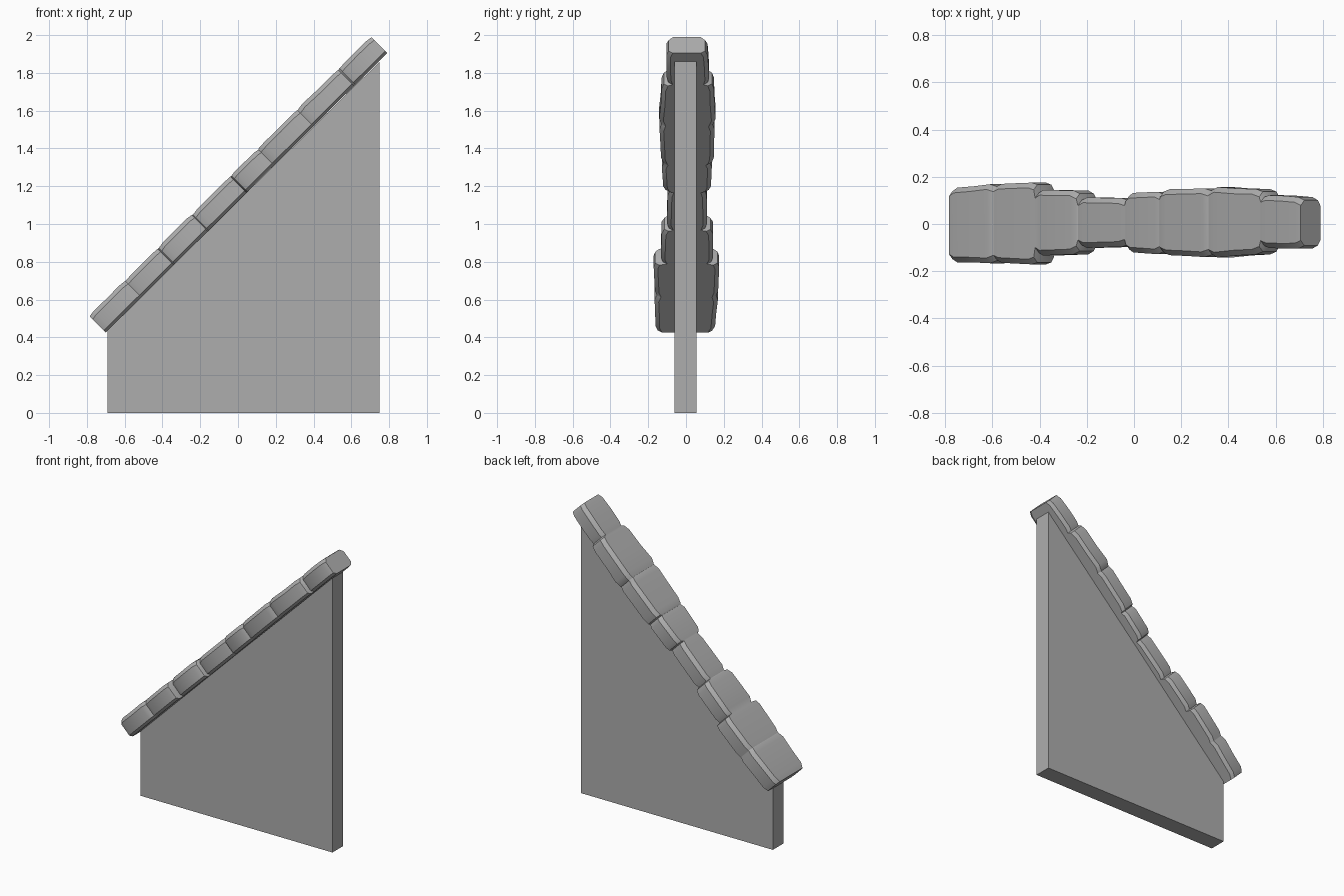
import bpy, bmesh, math, random
from mathutils import Vector

random.seed(4)
cube = bpy.data.objects.get("Cube")
if cube:
    bpy.data.objects.remove(cube)

stone = bpy.data.materials.new("grey_stone")
stone.use_nodes = True
stone.diffuse_color = (0.42, 0.42, 0.42, 1)
stone.node_tree.nodes["Principled BSDF"].inputs["Base Color"].default_value = (0.42, 0.42, 0.42, 1)


def finish(name, bm):
    bmesh.ops.recalc_face_normals(bm, faces=bm.faces)
    mesh = bpy.data.meshes.new(name)
    bm.to_mesh(mesh)
    bm.free()
    mesh.materials.append(stone)
    obj = bpy.data.objects.new(name, mesh)
    bpy.context.collection.objects.link(obj)
    return obj


# Sloped wall slab
bm = bmesh.new()
outline = [(-0.69, 0), (0.75, 0), (0.75, 1.86), (-0.69, 0.44)]
face = bm.faces.new([bm.verts.new((x, -0.06, z)) for x, z in outline])
slab = bmesh.ops.extrude_face_region(bm, geom=[face])
bmesh.ops.translate(bm, vec=(0, 0.115, 0),
                    verts=[v for v in slab["geom"] if isinstance(v, bmesh.types.BMVert)])
finish("wall", bm)

# Coping frame: along the slope, and square to it
start = Vector((-0.70, 0, 0.425))
along = (Vector((0.79, 0, 1.905)) - start).normalized()
out = Vector((-along.z, 0, along.x))
THICK = 0.127


def section(bm, x, front, back, inset, top):
    """Eight-sided ring across the coping, centred on x."""
    base = start + along * ((x + 0.745) / along.x)
    c = 0.022
    f, b = front + inset, back - inset
    ring = [(f + c, 0), (b - c, 0), (b, c * 0.7), (b, top - c),
            (b - c, top), (f + c, top), (f, top - c), (f, c * 0.7)]
    return [bm.verts.new(base + out * w + Vector((0, y, 0))) for y, w in ring]


# Stones: start, end, front and back at the start, front and back at the end
stones = [
    (-0.745, -0.558, -0.162, 0.152, -0.168, 0.172),
    (-0.556, -0.385, -0.168, 0.174, -0.176, 0.180),
    (-0.380, -0.205, -0.136, 0.146, -0.128, 0.142),
    (-0.200, 0.000, -0.106, 0.117, -0.100, 0.113),
    (0.005, 0.146, -0.122, 0.134, -0.134, 0.142),
    (0.152, 0.353, -0.134, 0.150, -0.144, 0.154),
    (0.355, 0.570, -0.144, 0.158, -0.132, 0.152),
    (0.577, 0.745, -0.106, 0.128, -0.108, 0.117),
]

# Uneven coping, lofted through every stone with a shallow groove at each joint
bm = bmesh.new()
rings = []
for x0, x1, f0, b0, f1, b1 in stones:
    for t in (0, 0.13, 0.5, 0.87, 1):
        groove = 0.012 if t in (0, 1) else 0
        wobble = random.uniform(0, 0.005)
        rings.append(section(bm, x0 + (x1 - x0) * t, f0 + (f1 - f0) * t,
                             b0 + (b1 - b0) * t, groove + wobble,
                             THICK - groove * 0.4 - wobble))
for a, b in zip(rings, rings[1:]):
    for i in range(8):
        j = (i + 1) % 8
        bm.faces.new((a[i], a[j], b[j], b[i]))
bm.faces.new(rings[0])
bm.faces.new(rings[-1])
coping = finish("stone_coping", bm)

bpy.ops.object.select_all(action="DESELECT")
coping.select_set(True)
bpy.context.view_layer.objects.active = coping
bpy.ops.object.shade_smooth_by_angle(angle=math.radians(30))
